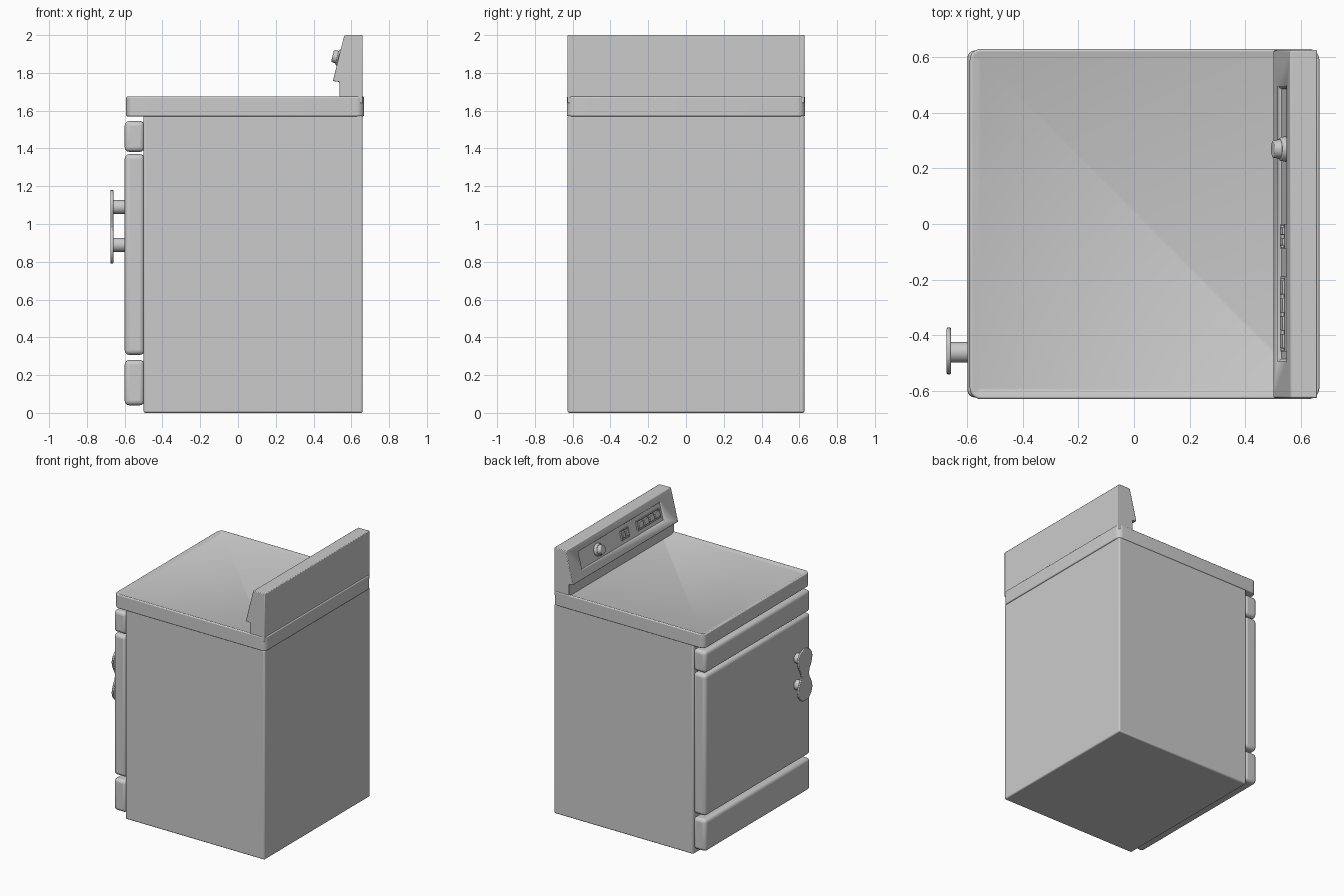
import bpy, bmesh, math
from mathutils import Matrix, Vector

if "Cube" in bpy.data.objects:
    bpy.data.objects.remove(bpy.data.objects["Cube"])


def finish(name, bm, bevel=0.0, segs=3, mat=None):
    bmesh.ops.recalc_face_normals(bm, faces=bm.faces)
    me = bpy.data.meshes.new(name)
    bm.to_mesh(me)
    bm.free()
    ob = bpy.data.objects.new(name, me)
    bpy.context.collection.objects.link(ob)
    if mat is not None:
        ob.matrix_world = mat
    if bevel:
        m = ob.modifiers.new("bevel", "BEVEL")
        m.width, m.segments, m.limit_method = bevel, segs, "ANGLE"
    bpy.ops.object.select_all(action="DESELECT")
    ob.select_set(True)
    bpy.context.view_layer.objects.active = ob
    bpy.ops.object.shade_smooth_by_angle(angle=math.radians(35))
    return ob


def box_bm(lo, hi):
    lo, hi = Vector(lo), Vector(hi)
    bm = bmesh.new()
    bmesh.ops.create_cube(bm, size=1, matrix=Matrix.Translation((lo + hi) / 2)
                          @ Matrix.Diagonal((*(hi - lo), 1)))
    return bm


def box(name, lo, hi, bevel=0.0, segs=3, mat=None):
    return finish(name, box_bm(lo, hi), bevel, segs, mat)


def prism(name, pts, vec, bevel=0.0, segs=2):
    bm = bmesh.new()
    f = bm.faces.new([bm.verts.new(p) for p in pts])
    r = bmesh.ops.extrude_face_region(bm, geom=[f])
    bmesh.ops.translate(bm, vec=vec, verts=[v for v in r["geom"] if isinstance(v, bmesh.types.BMVert)])
    return finish(name, bm, bevel, segs)


def cone(name, r1, r2, z0, z1, mat, bevel=0.004):
    bm = bmesh.new()
    bmesh.ops.create_cone(bm, cap_ends=True, segments=32, radius1=r1, radius2=r2, depth=z1 - z0,
                          matrix=Matrix.Translation((0, 0, (z0 + z1) / 2)))
    return finish(name, bm, bevel, 2, mat)


# cabinet
box("cabinet", (-0.5, -0.627, 0), (0.66, 0.627, 1.575), 0.01)

# front panels and door
for name, z0, z1 in (("kick_panel", 0.04, 0.28), ("door", 0.307, 1.37), ("upper_panel", 1.382, 1.545)):
    box(name, (-0.6, -0.625, z0), (-0.495, 0.625, z1), 0.025, 4)

# worktop: rounded corners and a shallow dished surface
bm = box_bm((-0.592, -0.631, 1.57), (0.668, 0.631, 1.675))
vert_edges = [e for e in bm.edges if abs(e.verts[0].co.z - e.verts[1].co.z) > 0.05]
bmesh.ops.bevel(bm, geom=vert_edges, offset=0.04, segments=6, profile=0.5, affect="EDGES")
top = max(bm.faces, key=lambda f: f.calc_center_median().z)
bmesh.ops.inset_region(bm, faces=[top], thickness=0.012)
bmesh.ops.inset_region(bm, faces=[top], thickness=0.022, depth=-0.01)
finish("worktop", bm, 0.007, 3)

# control console, extruded side profile
profile = [(0.537, 1.64), (0.537, 1.752), (0.502, 1.757), (0.563, 2.0), (0.66, 2.0), (0.66, 1.64)]
console = prism("console", [(x, -0.627, z) for x, z in profile], (0, 1.254, 0), 0.005)

# frame of the sloping console face: local x = -y, local y = up slope, local z = outward
up = Vector((0.061, 0, 0.243)).normalized()
side = Vector((0, -1, 0))
out = side.cross(up)


def slope(y=0.0, t=0.0):
    p = Vector((0.502, y, 1.757)) + up * t
    m = Matrix((side, up, out)).transposed().to_4x4()
    m.translation = p
    return m


# recess with chamfered border cut in the console face
bm = box_bm((-0.505, 0.05, -0.014), (0.505, 0.205, 0.014))
for v in bm.verts:
    if v.co.z < 0:
        v.co.x *= 0.965
        v.co.y = 0.1275 + (v.co.y - 0.1275) * 0.82
cutter = finish("recess_cutter", bm, mat=slope())
cutter.hide_render = True
cutter.hide_set(True)
cut = console.modifiers.new("recess", "BOOLEAN")
cut.operation, cut.object, cut.solver = "DIFFERENCE", cutter, "EXACT"

# knob
cone("knob_skirt", 0.046, 0.042, -0.016, 0.008, slope(0.27, 0.128))
cone("knob", 0.036, 0.031, 0.0, 0.034, slope(0.27, 0.128))

# button groups: bezel rails around small keys
for tag, y0, y1, n in (("small", 0.0, -0.09, 2), ("long", -0.19, -0.46, 4)):
    w, t0, t1, r = y0 - y1, 0.093, 0.163, 0.006
    m = slope(y0, 0)
    rails = [((0, t0), (w, t0 + r)), ((0, t1 - r), (w, t1)), ((0, t0), (r, t1)), ((w - r, t0), (w, t1))]
    for i, (a, b) in enumerate(rails):
        box(f"{tag}_bezel_{i}", (*a, -0.018), (*b, -0.003), mat=m)
    step = (w - 2 * r) / n
    for i in range(n):
        x = r + i * step
        box(f"{tag}_button_{i}", (x + 0.006, t0 + 0.013, -0.018), (x + step - 0.006, t1 - 0.013, 0.003),
            0.003, 2, m)

# door handle: two posts and an hourglass plate
for i, z in enumerate((0.89, 1.09)):
    m = Matrix.Translation((-0.59, -0.462, z)) @ Matrix.Rotation(-math.pi / 2, 4, "Y")
    cone(f"handle_post_{i}", 0.037, 0.037, 0, 0.075, m, 0.006)
half = []
for i in range(21):
    a = math.pi * i / 20
    s = math.cos(a)
    w = 0.086 * (1 - 0.5 * math.exp(-(s / 0.32) ** 2)) * min(1, math.sin(a) ** 0.8 * 1.25)
    half.append((w, 0.985 + 0.195 * s))
ring = half + [(-w, z) for w, z in half[-2:0:-1]]
prism("handle_plate", [(-0.675, -0.457 + y, z) for y, z in ring], (0.015, 0, 0), 0.004)
